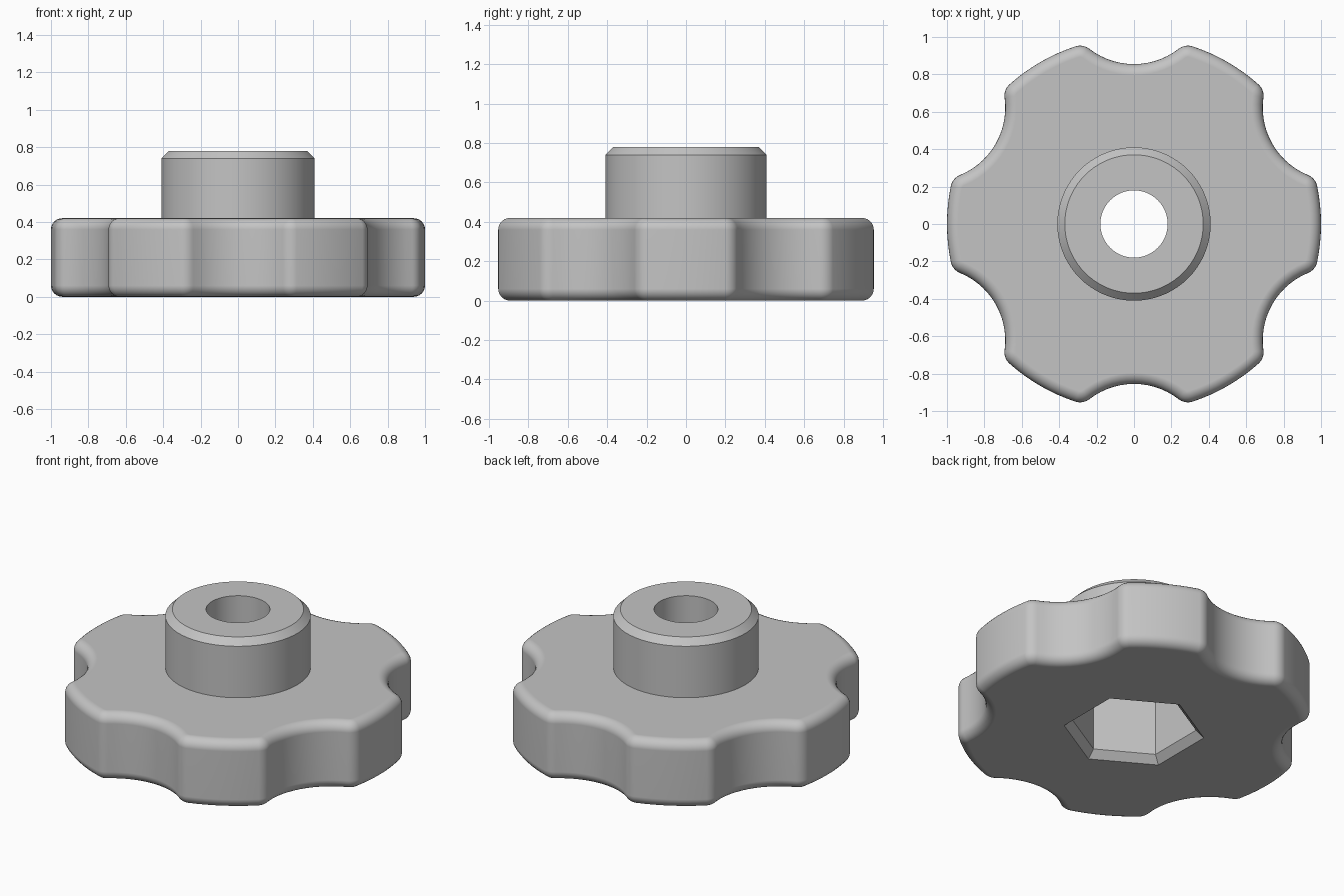
import bpy, bmesh
from math import sin, cos, pi, atan2, sqrt, radians

if "Cube" in bpy.data.objects:
    bpy.data.objects.remove(bpy.data.objects["Cube"])

grey = bpy.data.materials.new("plain grey")
grey.diffuse_color = (0.55, 0.55, 0.55, 1)
grey.use_nodes = True
grey.node_tree.nodes["Principled BSDF"].inputs["Base Color"].default_value = grey.diffuse_color

GRIP_H, EDGE_R = 0.42, 0.06
SCALLOP_C, SCALLOP_R, TIP_R = 1.245, 0.39, 0.08


def loft(name, rings):
    """Closed solid through rings of (x, y, z) points with equal counts."""
    bm = bmesh.new()
    loops = [[bm.verts.new(p) for p in ring] for ring in rings]
    n = len(loops[0])
    for lo, hi in zip(loops, loops[1:]):
        for i in range(n):
            j = (i + 1) % n
            bm.faces.new((lo[i], lo[j], hi[j], hi[i]))
    bm.faces.new(loops[0][::-1])
    bm.faces.new(loops[-1])
    mesh = bpy.data.meshes.new(name)
    bm.to_mesh(mesh)
    bm.free()
    mesh.materials.append(grey)
    ob = bpy.data.objects.new(name, mesh)
    bpy.context.collection.objects.link(ob)
    return ob


def turned(name, profile, sides, start=0.0):
    """Round or many-sided solid from (radius, z) pairs."""
    return loft(name, [[(r * cos(start + 2 * pi * i / sides), r * sin(start + 2 * pi * i / sides), z)
                        for i in range(sides)] for r, z in profile])


def arc(cx, cy, r, a0, a1, n):
    return [(cx + r * cos(a0 + (a1 - a0) * i / n), cy + r * sin(a0 + (a1 - a0) * i / n))
            for i in range(n)]


def outline(d, z):
    """Six-lobed outline, moved inward by d."""
    fx = ((1 - TIP_R) ** 2 + SCALLOP_C ** 2 - (SCALLOP_R + TIP_R) ** 2) / (2 * SCALLOP_C)
    fy = sqrt((1 - TIP_R) ** 2 - fx ** 2)
    a, b = atan2(fy, fx - SCALLOP_C), atan2(fy, fx)
    sector = (arc(fx, -fy, TIP_R - d, -b, pi - a, 6)
              + arc(SCALLOP_C, 0, SCALLOP_R + d, 2 * pi - a, a, 14)
              + arc(fx, fy, TIP_R - d, a - pi, b, 6)
              + arc(0, 0, 1 - d, b, pi / 3 - b, 8))
    pts = []
    for k in range(6):
        t = radians(30 + 60 * k)
        pts += [(x * cos(t) - y * sin(t), x * sin(t) + y * cos(t), z) for x, y in sector]
    return pts


def combine(target, other, operation):
    mod = target.modifiers.new(operation.lower(), 'BOOLEAN')
    mod.operation, mod.solver, mod.object = operation, 'EXACT', other
    bpy.context.view_layer.objects.active = target
    bpy.ops.object.modifier_apply(modifier=mod.name)
    bpy.data.objects.remove(other)


# Lobed grip with rounded top and bottom edges
steps = [radians(90 * i / 6) for i in range(7)]
edge = [(EDGE_R * (1 - sin(t)), EDGE_R * (1 - cos(t))) for t in steps]
knob = loft("hand_knob", [outline(d, z) for d, z in edge]
            + [outline(d, GRIP_H - z) for d, z in reversed(edge)])

# Chamfered hub
combine(knob, turned("hub", [(0.41, 0.3), (0.41, 0.74), (0.37, 0.78)], 72), 'UNION')

# Chamfered hexagonal pocket underneath, and the through bore
combine(knob, turned("hex_pocket", [(0.445, -0.045), (0.355, 0.045), (0.355, 0.46)], 6, radians(30)),
        'DIFFERENCE')
combine(knob, turned("bore", [(0.18, 0.2), (0.18, 1.0)], 48), 'DIFFERENCE')

# Smooth rounded surfaces, crisp machined edges
knob.select_set(True)
bpy.context.view_layer.objects.active = knob
bpy.ops.object.shade_smooth_by_angle(angle=radians(30))
weighted = knob.modifiers.new("flat_caps", 'WEIGHTED_NORMAL')
weighted.keep_sharp = True
